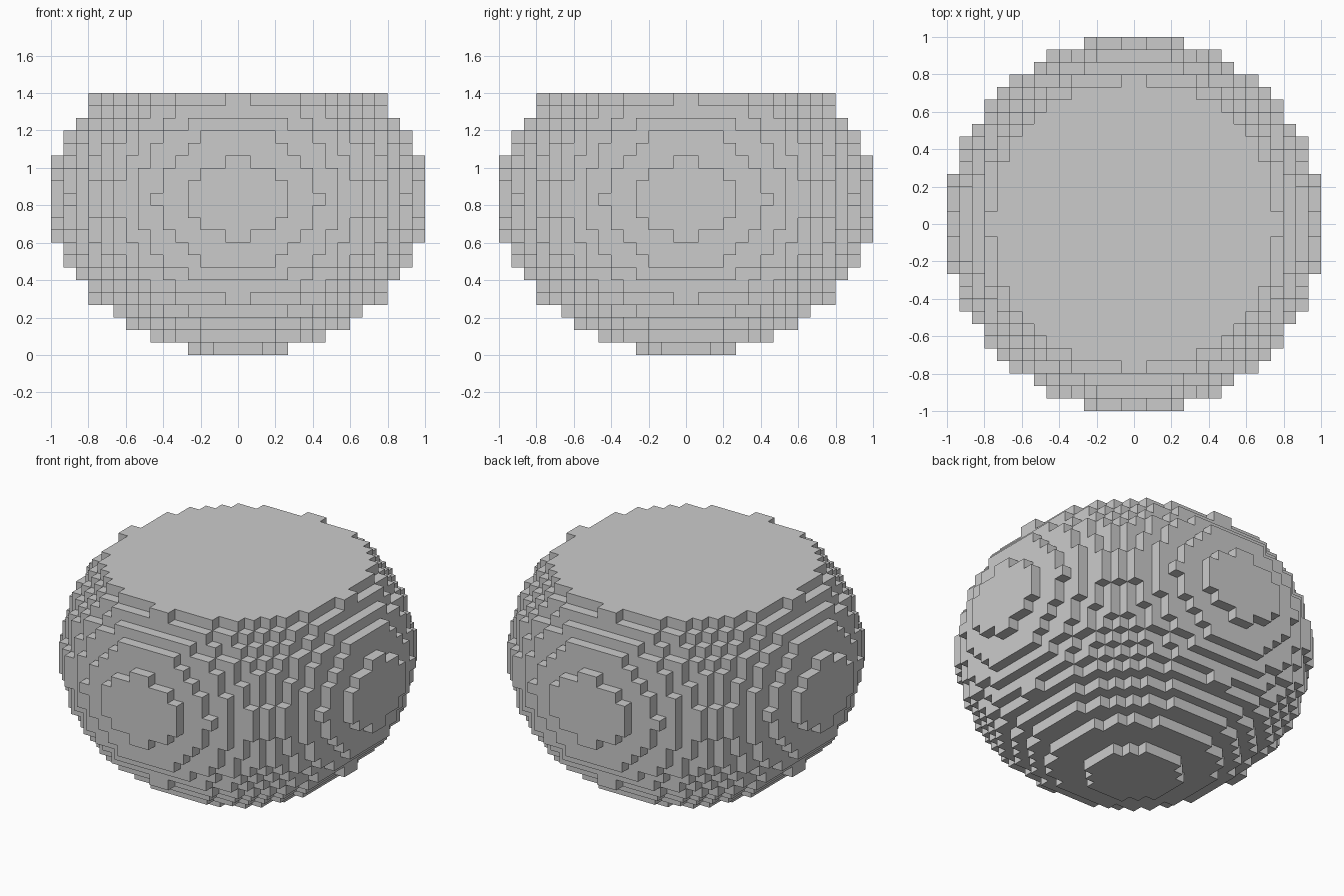
import bpy, bmesh
from mathutils import Vector

if "Cube" in bpy.data.objects:
    bpy.data.objects.remove(bpy.data.objects["Cube"])

CELL = 2 / 30             # edge of one block
R_SIDE, R_UP = 15, 12.5   # ellipsoid radii in blocks
LAYERS = 21               # the top is cut off flat after this many layers


def filled(i, j, k):
    """True when the block's centre lies inside the flat-topped ellipsoid."""
    if not 0 <= k < LAYERS:
        return False
    x, y, z = i + 0.5, j + 0.5, k + 0.5 - R_UP
    return (x * x + y * y) / R_SIDE ** 2 + z * z / R_UP ** 2 <= 1.0


# Blocky body: one square wherever a filled block meets empty space
bm = bmesh.new()
corners = {}


def corner(p):
    key = tuple(round(c) for c in p)
    if key not in corners:
        corners[key] = bm.verts.new(Vector(key) * CELL)
    return corners[key]


axes = [Vector((1, 0, 0)), Vector((0, 1, 0)), Vector((0, 0, 1))]
for i in range(-R_SIDE, R_SIDE):
    for j in range(-R_SIDE, R_SIDE):
        for k in range(LAYERS):
            if not filled(i, j, k):
                continue
            mid = Vector((i + 0.5, j + 0.5, k + 0.5))
            for a in range(3):
                for s in (-1, 1):
                    n = axes[a] * s
                    if filled(i + int(n.x), j + int(n.y), k + int(n.z)):
                        continue
                    u, v = axes[(a + 1) % 3] / 2, axes[(a + 2) % 3] / 2 * s
                    c = mid + n / 2
                    bm.faces.new([corner(p) for p in
                                  (c - u - v, c + u - v, c + u + v, c - u + v)])

mesh = bpy.data.meshes.new("blocky_bowl_body")
bm.to_mesh(mesh)
bm.free()

# Single plain grey
grey = bpy.data.materials.new("plain grey")
grey.diffuse_color = (0.6, 0.6, 0.6, 1)
grey.use_nodes = True
grey.node_tree.nodes["Principled BSDF"].inputs["Base Color"].default_value = grey.diffuse_color
mesh.materials.append(grey)
bpy.context.collection.objects.link(bpy.data.objects.new("blocky_bowl_body", mesh))
